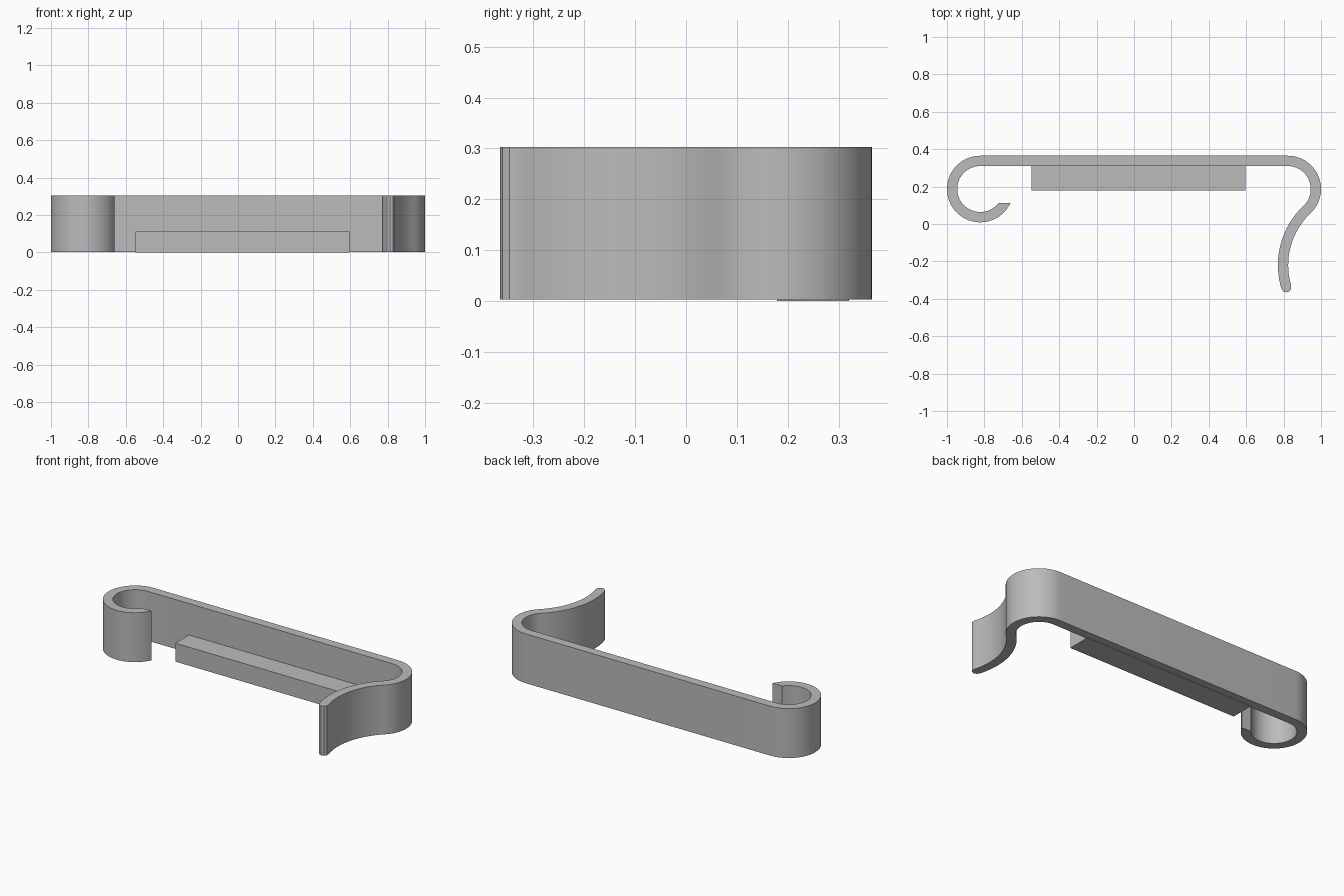
import bpy, bmesh, math
from mathutils import Vector

if "Cube" in bpy.data.objects:
    bpy.data.objects.remove(bpy.data.objects["Cube"])

grey = bpy.data.materials.new("plain grey")
grey.diffuse_color = (0.5, 0.5, 0.5, 1)
grey.use_nodes = True
grey.node_tree.nodes["Principled BSDF"].inputs["Base Color"].default_value = grey.diffuse_color

R_OUT, R_IN = 0.178, 0.123          # rolled end radii
HALF = (R_OUT - R_IN) / 2
R_MID = R_IN + HALF
LEFT, RIGHT = Vector((-0.822, 0.187)), Vector((0.822, 0.187))
FLARE, R_FLARE = Vector((1.207, -0.22)), 0.41
CUT_Y = 0.112                       # level where the curl is cut off
Z0, Z1 = 0.003, 0.303


def arc(c, r, a0, a1, n):
    """Points on an arc, angles in degrees."""
    return [c + r * Vector((math.cos(a), math.sin(a)))
            for a in (math.radians(a0 + (a1 - a0) * i / n) for i in range(n + 1))]


def prism(name, pts, z0, z1):
    """Extrude a closed outline upwards."""
    bm = bmesh.new()
    face = bm.faces.new([bm.verts.new((p.x, p.y, z0)) for p in pts])
    top = bmesh.ops.extrude_face_region(bm, geom=[face])["geom"]
    bmesh.ops.translate(bm, vec=(0, 0, z1 - z0),
                        verts=[g for g in top if isinstance(g, bmesh.types.BMVert)])
    bmesh.ops.recalc_face_normals(bm, faces=bm.faces)
    mesh = bpy.data.meshes.new(name)
    bm.to_mesh(mesh)
    bm.free()
    mesh.materials.append(grey)
    ob = bpy.data.objects.new(name, mesh)
    bpy.context.collection.objects.link(ob)
    return ob


def strip_side(r, flare_r):
    """One edge of the bent strip, from the curl tip to the flared tip."""
    tip = 360 + math.degrees(math.asin((CUT_Y - LEFT.y) / r))
    to_flare = FLARE - RIGHT
    turn = math.degrees(math.atan2(to_flare.y, to_flare.x))
    end = 180 + math.degrees(math.asin((FLARE.y + 0.338) / R_FLARE)) * 1.0
    end = 180 + (end - 180)
    return (arc(LEFT, r, tip, 90, 40) + arc(RIGHT, r, 90, turn, 28)
            + arc(FLARE, flare_r, 180 + turn, end, 20)[1:])


# Bent strip: curl, straight back, second bend and flared leg
outer = strip_side(R_OUT, R_FLARE - HALF)
inner = strip_side(R_IN, R_FLARE + HALF)

# Rounded end of the flared leg
a, b = outer[-1], inner[-1]
mid, side = (a + b) / 2, (a - b) / 2
down = Vector((side.y, -side.x))
cap = [mid + side * math.cos(t) + down * math.sin(t)
       for t in (math.pi * i / 5 for i in range(1, 5))]

strip = prism("bent_strip", outer + cap + inner[::-1], Z0, Z1)
bpy.context.view_layer.objects.active = strip
strip.select_set(True)
bpy.ops.object.shade_smooth_by_angle(angle=math.radians(30))

# Ledge block on the inside of the back
prism("ledge_block", [Vector(p) for p in
                      ((-0.547, 0.179), (0.596, 0.179), (0.596, 0.32), (-0.547, 0.32))],
      0.0, 0.112)
